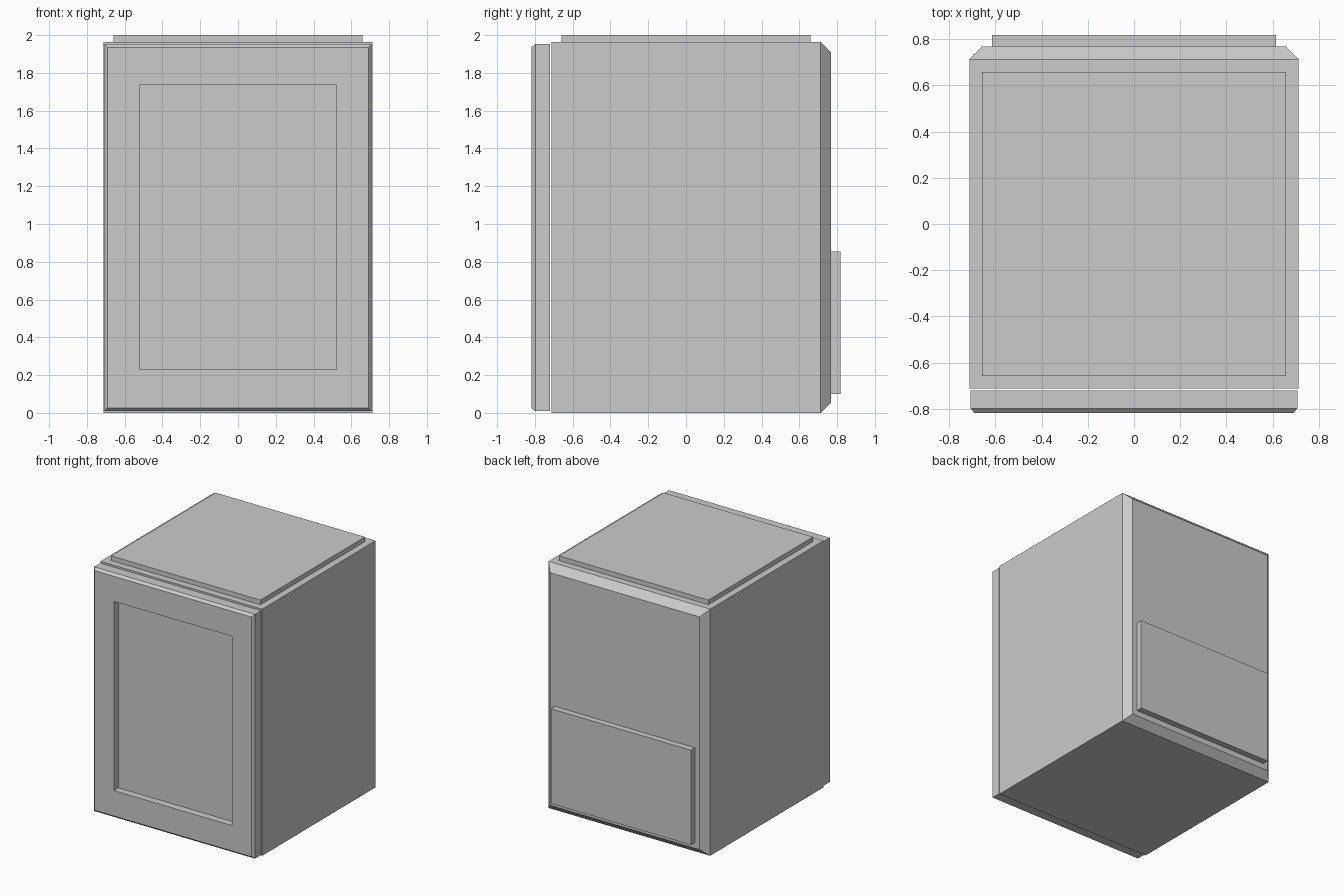
import bpy, bmesh

if "Cube" in bpy.data.objects:
    bpy.data.objects.remove(bpy.data.objects["Cube"])


def loft(name, rings):
    """Skin rectangles stacked along y: each ring is (y, half_width, z_low, z_high)."""
    bm = bmesh.new()
    loops = [[bm.verts.new((x, y, z)) for x, z in ((-w, a), (w, a), (w, b), (-w, b))]
             for y, w, a, b in rings]
    for p, q in zip(loops, loops[1:]):
        for i in range(4):
            j = (i + 1) % 4
            bm.faces.new((p[i], p[j], q[j], q[i]))
    bm.faces.new(loops[0])
    bm.faces.new(loops[-1])
    bmesh.ops.recalc_face_normals(bm, faces=bm.faces)
    mesh = bpy.data.meshes.new(name)
    bm.to_mesh(mesh)
    bm.free()
    obj = bpy.data.objects.new(name, mesh)
    bpy.context.collection.objects.link(obj)
    return obj


# Cabinet body with chamfered back
loft("cabinet_body", [(-0.713, 0.712, 0, 1.963), (0.713, 0.712, 0, 1.963),
                      (0.768, 0.658, 0.055, 1.908)])

# Door with bevelled front edge and recessed window
loft("door", [(-0.721, 0.708, 0.009, 1.953), (-0.798, 0.708, 0.009, 1.953),
              (-0.818, 0.69, 0.027, 1.935), (-0.818, 0.521, 0.229, 1.735),
              (-0.76, 0.521, 0.229, 1.735)])

# Raised top plate
loft("top_plate", [(-0.658, 0.658, 1.963, 2.0), (0.658, 0.658, 1.963, 2.0)])

# Rear access panel
loft("rear_panel", [(0.768, 0.616, 0.10, 0.855), (0.818, 0.616, 0.10, 0.855)])
